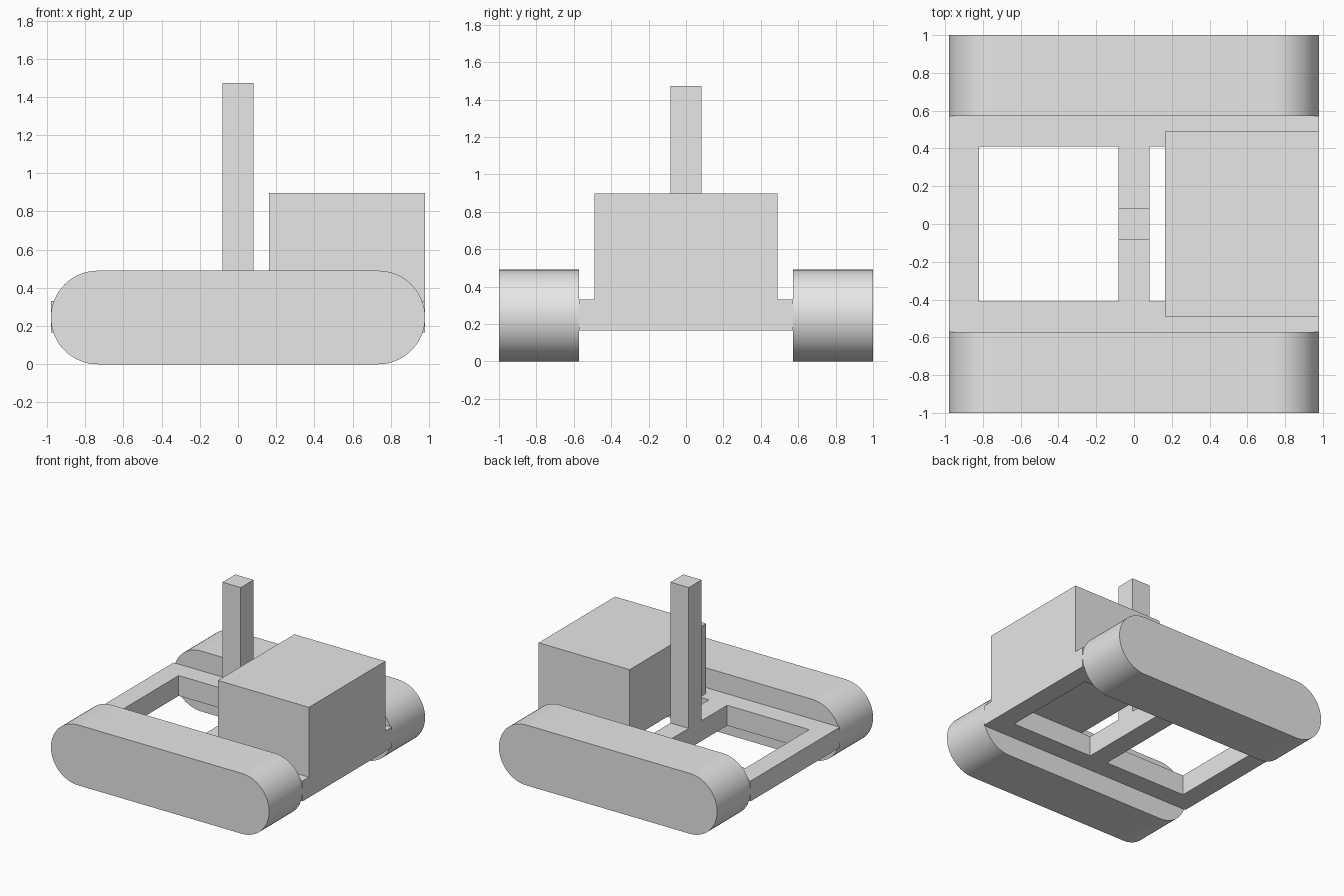
import bpy, bmesh, math

cube = bpy.data.objects.get("Cube")
if cube:
    bpy.data.objects.remove(cube, do_unlink=True)

# Single plain grey
grey = bpy.data.materials.new("plain grey")
grey.use_nodes = True
GREY = (0.8, 0.8, 0.8, 1)
grey.diffuse_color = GREY
grey.node_tree.nodes["Principled BSDF"].inputs["Base Color"].default_value = GREY

HALF_LENGTH = 0.98
TRACK_RADIUS = 0.245
TRACK_INNER = 0.573
FRAME_BOTTOM, FRAME_TOP = 0.165, 0.33
BAR = 0.082


def finish(name, bm):
    bmesh.ops.recalc_face_normals(bm, faces=bm.faces[:])
    mesh = bpy.data.meshes.new(name)
    bm.to_mesh(mesh)
    bm.free()
    mesh.materials.append(grey)
    obj = bpy.data.objects.new(name, mesh)
    bpy.context.collection.objects.link(obj)
    return obj


def extrude(bm, faces, offset):
    """Turn flat faces into a closed solid."""
    result = bmesh.ops.extrude_face_region(bm, geom=faces, use_keep_orig=True)
    verts = [v for v in result["geom"] if isinstance(v, bmesh.types.BMVert)]
    bmesh.ops.translate(bm, verts=verts, vec=offset)


def box(name, x, y, z):
    bm = bmesh.new()
    face = bm.faces.new([bm.verts.new((a, b, z[0])) for a, b in
                         ((x[0], y[0]), (x[1], y[0]), (x[1], y[1]), (x[0], y[1]))])
    extrude(bm, [face], (0, 0, z[1] - z[0]))
    return finish(name, bm)


def track(name, y_start, y_end, steps=32):
    """Round-ended crawler track."""
    bm = bmesh.new()
    verts = []
    for side, start in ((1, -math.pi / 2), (-1, math.pi / 2)):
        for i in range(steps + 1):
            a = start + math.pi * i / steps
            verts.append(bm.verts.new((
                side * (HALF_LENGTH - TRACK_RADIUS) + TRACK_RADIUS * math.cos(a),
                y_start, TRACK_RADIUS + TRACK_RADIUS * math.sin(a))))
    extrude(bm, [bm.faces.new(verts)], (0, y_end - y_start, 0))
    obj = finish(name, bm)
    bpy.ops.object.select_all(action="DESELECT")
    obj.select_set(True)
    bpy.context.view_layer.objects.active = obj
    bpy.ops.object.shade_smooth_by_angle(angle=math.radians(30))


# Crawler tracks
track("right_track", -1, -TRACK_INNER)
track("left_track", TRACK_INNER, 1)

# Chassis frame with two rectangular openings
xs = (-HALF_LENGTH, -0.82, -BAR, BAR, 0.82, HALF_LENGTH)
ys = (-TRACK_INNER, -0.41, 0.41, TRACK_INNER)
bm = bmesh.new()
grid = [[bm.verts.new((x, y, FRAME_BOTTOM)) for y in ys] for x in xs]
cells = []
for i in range(len(xs) - 1):
    for j in range(len(ys) - 1):
        if not (j == 1 and i in (1, 3)):
            cells.append(bm.faces.new((grid[i][j], grid[i + 1][j],
                                       grid[i + 1][j + 1], grid[i][j + 1])))
extrude(bm, cells, (0, 0, FRAME_TOP - FRAME_BOTTOM))
finish("chassis_frame", bm)

# Body block and central mast
box("body_block", (0.163, HALF_LENGTH), (-0.49, 0.49), (FRAME_TOP, 0.897))
box("mast", (-BAR, BAR), (-BAR, BAR), (FRAME_TOP, 1.473))
